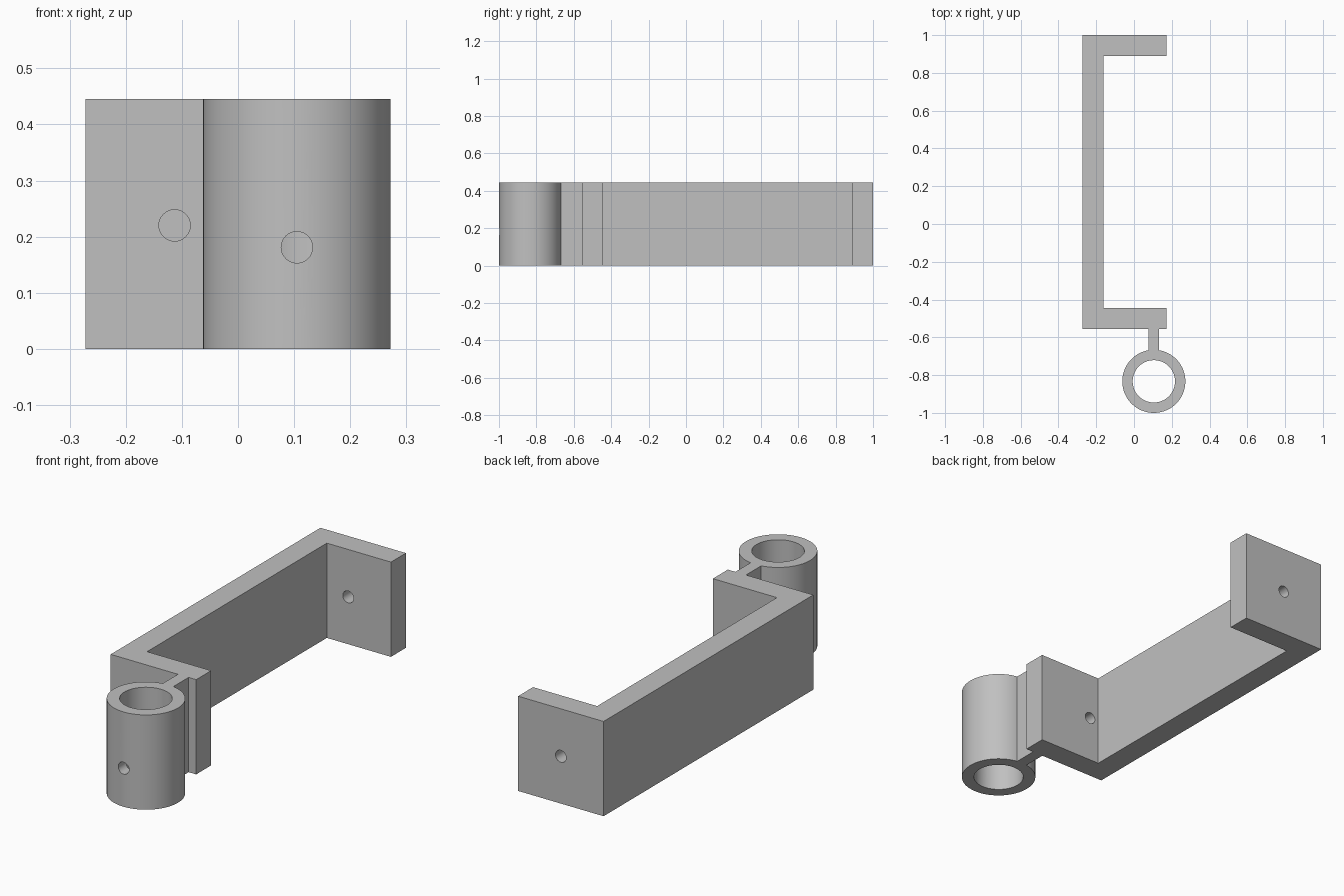
import bpy, bmesh
from math import sin, cos, asin, pi, radians
from mathutils import Matrix

if "Cube" in bpy.data.objects:
    bpy.data.objects.remove(bpy.data.objects["Cube"])

HEIGHT, WALL = 0.445, 0.111
LEFT, RIGHT = -0.272, 0.172             # bracket extent in x
FRONT, BACK = -0.556, 1.0               # bracket extent in y
TUBE_X, TUBE_Y = 0.105, -0.833
TUBE_R, BORE_R, PIN_R = 0.167, 0.112, 0.028
WEB = 0.0275                            # half the web thickness

grey = bpy.data.materials.new("plain_grey")
grey.use_nodes = True
grey.diffuse_color = (0.53, 0.53, 0.53, 1)
grey.node_tree.nodes["Principled BSDF"].inputs["Base Color"].default_value = grey.diffuse_color


def make_object(name, bm):
    bmesh.ops.recalc_face_normals(bm, faces=bm.faces)
    mesh = bpy.data.meshes.new(name)
    bm.to_mesh(mesh)
    bm.free()
    mesh.materials.append(grey)
    obj = bpy.data.objects.new(name, mesh)
    bpy.context.collection.objects.link(obj)
    return obj


def extrude_outline(name, points, height):
    bm = bmesh.new()
    face = bm.faces.new([bm.verts.new((x, y, 0)) for x, y in points])
    top = bmesh.ops.extrude_face_region(bm, geom=[face])["geom"]
    verts = [v for v in top if isinstance(v, bmesh.types.BMVert)]
    bmesh.ops.translate(bm, verts=verts, vec=(0, 0, height))
    return make_object(name, bm)


def cut_hole(target, name, centre, radius, depth, axis, segments):
    bm = bmesh.new()
    turn = Matrix.Rotation(pi / 2, 4, "X") if axis == "Y" else Matrix()
    bmesh.ops.create_cone(bm, cap_ends=True, segments=segments, radius1=radius,
                          radius2=radius, depth=depth,
                          matrix=Matrix.Translation(centre) @ turn)
    cutter = make_object(name, bm)
    cutter.hide_render = True
    mod = target.modifiers.new(name, "BOOLEAN")
    mod.operation, mod.solver, mod.object = "DIFFERENCE", "EXACT", cutter
    bpy.context.view_layer.objects.active = target
    bpy.ops.object.modifier_apply(modifier=mod.name)
    bpy.data.objects.remove(cutter)


# Outer arc of the tube, from one side of the web round to the other
gap = asin(WEB / TUBE_R)
steps = 96
angles = [pi / 2 + gap + (2 * pi - 2 * gap) * i / steps for i in range(steps + 1)]
arc = [(TUBE_X + TUBE_R * cos(a), TUBE_Y + TUBE_R * sin(a)) for a in angles]

# Bracket, web and tube share one outline
outline = [
    (LEFT, FRONT), (TUBE_X - WEB, FRONT), *arc, (TUBE_X + WEB, FRONT),
    (RIGHT, FRONT), (RIGHT, FRONT + WALL), (LEFT + WALL, FRONT + WALL),
    (LEFT + WALL, BACK - WALL), (RIGHT, BACK - WALL), (RIGHT, BACK), (LEFT, BACK),
]
bracket = extrude_outline("bracket_with_tube", outline, HEIGHT)

# Tube bore, then the screw holes in the tube front and both flanges
cut_hole(bracket, "bore", (TUBE_X, TUBE_Y, HEIGHT / 2), BORE_R, 1, "Z", 96)
cut_hole(bracket, "tube_screw_hole", (TUBE_X, -0.95, 0.181), PIN_R, 0.2, "Y", 32)
cut_hole(bracket, "front_flange_hole", (-0.113, FRONT + WALL / 2, 0.22), PIN_R, 0.2, "Y", 32)
cut_hole(bracket, "back_flange_hole", (-0.05, BACK - WALL / 2, 0.222), PIN_R, 0.2, "Y", 32)

# Smooth round walls, sharp corners
bpy.ops.object.select_all(action="DESELECT")
bracket.select_set(True)
bpy.context.view_layer.objects.active = bracket
bpy.ops.object.shade_smooth_by_angle(angle=radians(30))
